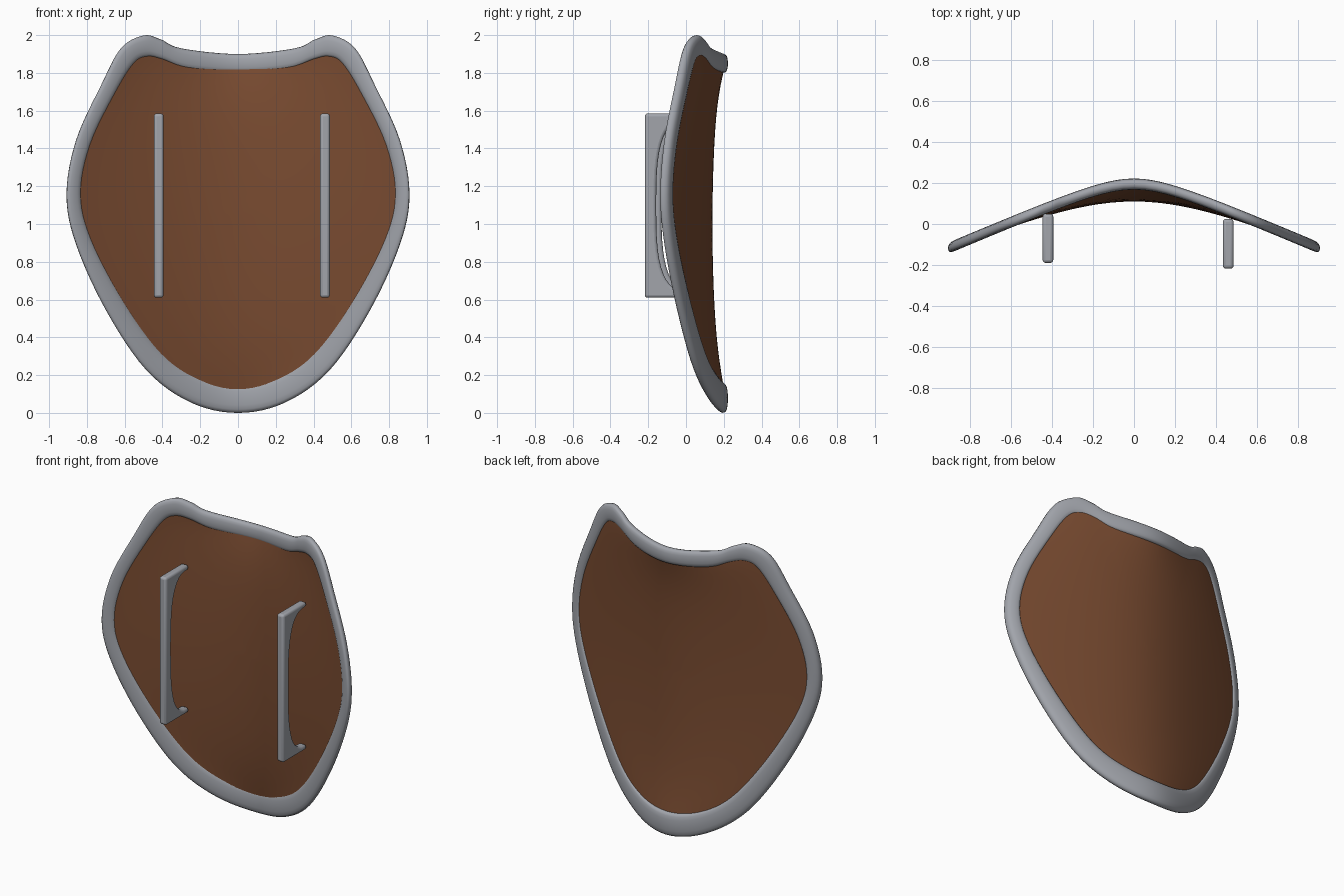
import bpy, bmesh, math
from mathutils import Vector

if "Cube" in bpy.data.objects:
    bpy.data.objects.remove(bpy.data.objects["Cube"])


def material(name, rgb):
    m = bpy.data.materials.new(name)
    m.diffuse_color = (*rgb, 1)
    m.use_nodes = True
    m.node_tree.nodes["Principled BSDF"].inputs["Base Color"].default_value = m.diffuse_color
    return m


STEEL = material("grey steel", (0.36, 0.375, 0.41))
WOOD = material("brown wood", (0.19, 0.07, 0.03))


def finish(bm, name, mat, angle=40):
    bmesh.ops.recalc_face_normals(bm, faces=bm.faces)
    me = bpy.data.meshes.new(name)
    bm.to_mesh(me)
    bm.free()
    ob = bpy.data.objects.new(name, me)
    bpy.context.collection.objects.link(ob)
    me.materials.append(mat)
    bpy.ops.object.select_all(action='DESELECT')
    ob.select_set(True)
    bpy.context.view_layer.objects.active = ob
    bpy.ops.object.shade_smooth_by_angle(angle=math.radians(angle))
    return ob


# Half outline of the rim: outer x, z and inner x, z
HALF = [(0, 1.90, 0, 1.80), (.30, 1.93, .26, 1.82), (.41, 1.978, .40, 1.87),
        (.50, 1.998, .48, 1.885), (.62, 1.93, .55, 1.85), (.725, 1.735, .645, 1.70),
        (.857, 1.445, .78, 1.42), (.908, 1.155, .83, 1.16), (.857, .89, .775, .92),
        (.70, .545, .60, .59), (.487, .228, .40, .32), (.25, .055, .21, .195),
        (0, 0, 0, .155)]
ring = [Vector(p) for p in HALF]
ring += [Vector((-p[0], p[1], -p[2], p[3])) for p in HALF[-2:0:-1]]


def smooth_loop(pts, steps):
    out, n = [], len(pts)
    for i in range(n):
        a, b, c, d = (pts[(i + k) % n] for k in (-1, 0, 1, 2))
        for s in range(steps):
            t = s / steps
            out.append(0.5 * (2 * b + (c - a) * t + (2 * a - 5 * b + 4 * c - d) * t * t
                              + (3 * b - a - 3 * c + d) * t ** 3))
    return out


outline = smooth_loop(ring, 6)
N = len(outline)


def rim_y(x):
    return 0.195 - 0.43 * (math.hypot(0.2, x) - 0.2)


def panel_y(x, z):
    bow = 0.04 * ((z - 1) / 0.85) ** 2 * max(0, 1 - (x / 0.84) ** 2)
    return 0.125 - 0.45 * (math.hypot(0.5, x) - 0.5) + bow


# Rim: rounded section swept between the outer and inner outline
bm = bmesh.new()
K = 16
loops = []
for ox, oz, ix, iz in outline:
    row = []
    for k in range(K):
        a = 2 * math.pi * k / K
        c, s = math.cos(a), math.sin(a)
        u = 0.5 + 0.5 * math.copysign(abs(c) ** 0.8, c)
        v = 0.027 * math.copysign(abs(s) ** 0.7, s)
        x, z = ix + (ox - ix) * u, iz + (oz - iz) * u
        row.append(bm.verts.new((x, rim_y(x) + v, z)))
    loops.append(row)
for i in range(N):
    for k in range(K):
        p, q, l = loops[i], loops[(i + 1) % N], (k + 1) % K
        bm.faces.new((p[k], p[l], q[l], q[k]))
finish(bm, "shield_rim", STEEL, 60)

# Panel: two bowed skins joined along the hidden edge
bm = bmesh.new()
R, CZ = 14, 1.05
edges = []
for side in (-0.015, 0.015):
    centre = bm.verts.new((0, panel_y(0, CZ) + side, CZ))
    prev = None
    for r in range(1, R + 1):
        t = r / R
        row = []
        for ox, oz, ix, iz in outline:
            x = t * (ox + ix) / 2
            z = CZ + t * ((oz + iz) / 2 - CZ)
            w = t ** 7
            y = panel_y(x, z) * (1 - w) + rim_y(x) * w + side
            row.append(bm.verts.new((x, y, z)))
        for i in range(N):
            j = (i + 1) % N
            if prev:
                bm.faces.new((prev[i], row[i], row[j], prev[j]))
            else:
                bm.faces.new((centre, row[i], row[j]))
        prev = row
    edges.append(prev)
for i in range(N):
    j = (i + 1) % N
    bm.faces.new((edges[0][i], edges[0][j], edges[1][j], edges[1][i]))
finish(bm, "shield_panel", WOOD)


# Handles: C-shaped grips with a rounded inner opening
def handle(name, x, front, back):
    bm = bmesh.new()
    mid, half, opening, n = 1.0975, 0.4875, 0.455, 24
    inner, outer = [], []
    for i in range(n + 1):
        a = math.pi * i / n
        c, s = math.cos(a), math.sin(a)
        z = mid - opening * math.copysign(abs(c) ** (2 / 3), c)
        inner.append((back - (back - front - 0.06) * abs(s) ** (2 / 3), z))
    outer = [(back, mid + half), (front, mid + half), (front, mid - half), (back, mid - half)]
    face = bm.faces.new([bm.verts.new((x - 0.026, y, z)) for y, z in inner + outer])
    ext = bmesh.ops.extrude_face_region(bm, geom=[face])
    bmesh.ops.translate(bm, vec=(0.052, 0, 0),
                        verts=[v for v in ext["geom"] if isinstance(v, bmesh.types.BMVert)])
    ob = finish(bm, name, STEEL)
    bev = ob.modifiers.new("rounding", 'BEVEL')
    bev.width, bev.segments, bev.limit_method = 0.015, 3, 'ANGLE'
    bev.angle_limit = math.radians(40)


handle("left_handle", -0.42, -0.19, 0.05)
handle("right_handle", 0.46, -0.218, 0.025)
